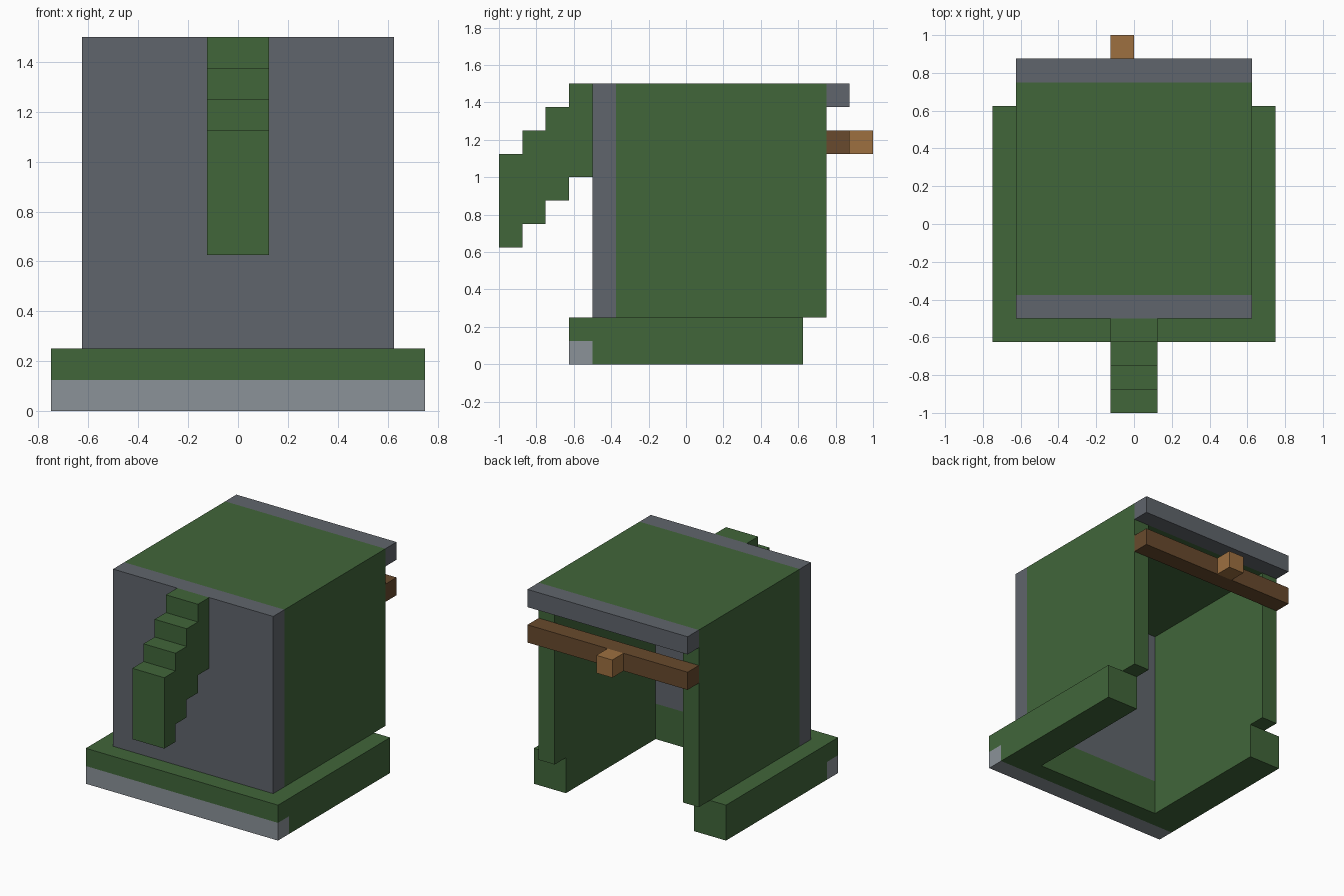
import bpy
import bmesh
from mathutils import Vector

cube = bpy.data.objects.get("Cube")
if cube:
    bpy.data.objects.remove(cube, do_unlink=True)

U = 0.125  # one block; all sizes below are counted in blocks


def material(name, rgb):
    """Flat material from 0-255 display values, converted to linear."""
    linear = [((c / 255 + 0.055) / 1.055) ** 2.4 for c in rgb] + [1.0]
    mat = bpy.data.materials.new(name)
    mat.use_nodes = True
    mat.diffuse_color = linear
    mat.node_tree.nodes["Principled BSDF"].inputs["Base Color"].default_value = linear
    return mat


green = material("green", (65, 102, 58))
dark_grey = material("dark grey", (96, 101, 108))
light_grey = material("light grey", (139, 146, 153))
brown = material("brown", (104, 74, 45))
tan = material("tan", (157, 112, 64))


def prism(name, outline, direction, mat):
    """Extrude a closed outline (in blocks) along a direction."""
    bm = bmesh.new()
    face = bm.faces.new([bm.verts.new(Vector(p) * U) for p in outline])
    out = bmesh.ops.extrude_face_region(bm, geom=[face], use_keep_orig=True)
    moved = [v for v in out["geom"] if isinstance(v, bmesh.types.BMVert)]
    bmesh.ops.translate(bm, verts=moved, vec=Vector(direction) * U)
    bmesh.ops.recalc_face_normals(bm, faces=bm.faces)
    mesh = bpy.data.meshes.new(name)
    bm.to_mesh(mesh)
    bm.free()
    mesh.materials.append(mat)
    obj = bpy.data.objects.new(name, mesh)
    bpy.context.collection.objects.link(obj)
    return obj


def box(name, x, y, z, mat):
    corners = [(x[0], y[0], z[0]), (x[1], y[0], z[0]),
               (x[1], y[1], z[0]), (x[0], y[1], z[0])]
    return prism(name, corners, (0, 0, z[1] - z[0]), mat)


# Brim: a U open at the back, with a two-tone front edge
half = [(6, -4), (6, 5), (4, 5), (4, -3)]
u_shape = half + [(-x, y) for x, y in reversed(half)]
prism("brim", [(x, y, 0) for x, y in u_shape], (0, 0, 2), green)
box("brim_front_upper", (-6, 6), (-5, -4), (1, 2), green)
box("brim_front_trim", (-6, 6), (-5, -4), (0, 1), light_grey)

# Shell: side walls and roof as one arch, closed by the front plate
arch_half = [(5, 2), (5, 12), (-5, 12), (-5, 2), (-4, 2), (-4, 11), (4, 11), (4, 2)]
prism("shell", [(x, -3, z) for x, z in arch_half], (0, 9, 0), green)
box("front_plate", (-5, 5), (-4, -3), (2, 12), dark_grey)
box("rear_trim", (-5, 5), (6, 7), (11, 12), dark_grey)

# Strap across the back with its buckle
box("rear_strap", (-5, 5), (6, 7), (9, 10), brown)
box("strap_buckle", (-1, 0), (7, 8), (9, 10), tan)

# Stepped crest descending forward from the top of the front plate
upper, lower = [], []
for i in range(4):
    for y in (-4 - i, -5 - i):
        upper.append((-1, y, 12 - i))
        lower.append((-1, y, 8 - i))
prism("front_crest", upper + lower[::-1], (2, 0, 0), green)
